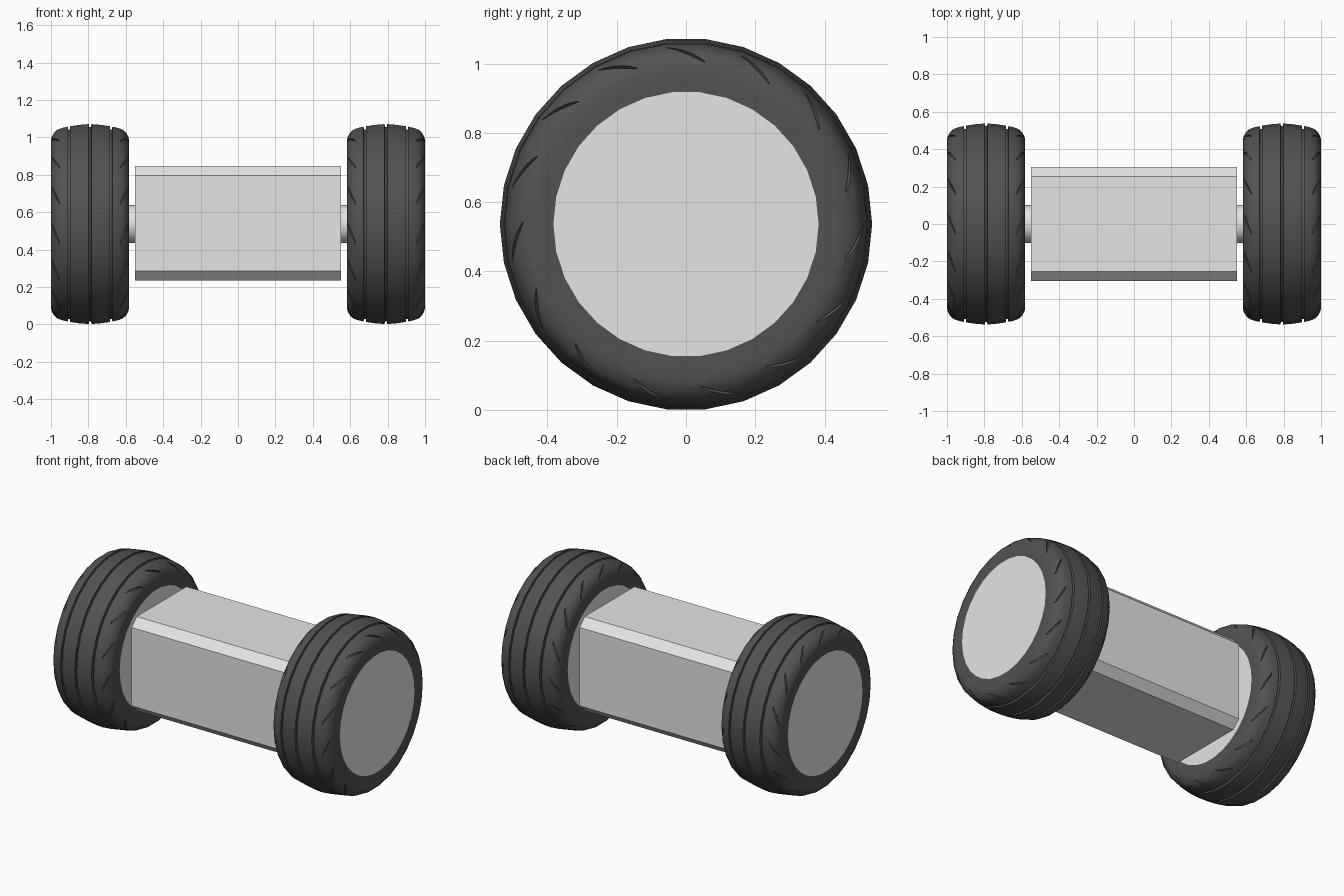
import bpy, bmesh, math
from mathutils import Vector

if "Cube" in bpy.data.objects:
    bpy.data.objects.remove(bpy.data.objects["Cube"])

N = 30            # sides of the wheels
ZC = 0.5365       # axle height
XC = 0.791        # wheel centre


def material(name, v):
    m = bpy.data.materials.new(name)
    m.diffuse_color = (v, v, v, 1)
    m.use_nodes = True
    m.node_tree.nodes["Principled BSDF"].inputs["Base Color"].default_value = m.diffuse_color
    return m


RUBBER = material("dark_rubber", 0.085)
METAL = material("light_grey", 0.78)


def finish(bm, name, mat):
    bmesh.ops.recalc_face_normals(bm, faces=bm.faces)
    me = bpy.data.meshes.new(name)
    bm.to_mesh(me)
    bm.free()
    me.materials.append(mat)
    ob = bpy.data.objects.new(name, me)
    bpy.context.collection.objects.link(ob)
    return ob


def smooth(ob, deg=35):
    bpy.ops.object.select_all(action='DESELECT')
    ob.select_set(True)
    bpy.context.view_layer.objects.active = ob
    bpy.ops.object.shade_smooth_by_angle(angle=math.radians(deg))


def polar(x, r, a):
    return Vector((x, r * math.sin(a), ZC + r * math.cos(a)))


def bake(ob):
    """Turn the modifier result into plain mesh."""
    dg = bpy.context.evaluated_depsgraph_get()
    me = bpy.data.meshes.new_from_object(ob.evaluated_get(dg))
    ob.modifiers.clear()
    ob.data = me


def prism(name, ring, x0, x1, mat):
    """Closed prism along x from a (y, z) outline."""
    bm = bmesh.new()
    a = [bm.verts.new((x0, y, z)) for y, z in ring]
    b = [bm.verts.new((x1, y, z)) for y, z in ring]
    bm.faces.new(a)
    bm.faces.new(b)
    for i in range(len(ring)):
        j = (i + 1) % len(ring)
        bm.faces.new((a[i], a[j], b[j], b[i]))
    return finish(bm, name, mat)


def circle(r, n):
    return [(r * math.sin((k + .5) * math.tau / n),
             ZC + r * math.cos((k + .5) * math.tau / n)) for k in range(n)]


# Tyre half profile (offset from wheel centre, radius) with tread grooves
half = [(.209, .383), (.209, .43), (.2085, .453), (.204, .471), (.191, .493),
        (.178, .505), (.161, .513), (.140, .519), (.119, .5235), (.118, .509),
        (.107, .509), (.106, .526), (.060, .533), (.007, .5375), (.006, .523)]
profile = half + [(-x, r) for x, r in reversed(half)]

bm = bmesh.new()
rings = [[bm.verts.new(polar(XC + x, r, (k + .5) * math.tau / N)) for x, r in profile]
         for k in range(N)]
P = len(profile)
for k in range(N):
    a, b = rings[k], rings[(k + 1) % N]
    for i in range(P):
        j = (i + 1) % P
        bm.faces.new((a[i], a[j], b[j], b[i]))
tyres = finish(bm, "tyres", RUBBER)


# Shoulder slits: thin curved cutters following the profile on both sides
def profile_x(r):
    for (x0, r0), (x1, r1) in zip(half[:9], half[1:9]):
        if r0 <= r <= r1:
            return x0 + (x1 - x0) * (r - r0) / (r1 - r0)
    return half[0][0]


bm = bmesh.new()
STEPS = 6
for side in (1, -1):
    normal_x = .7 * side
    for s in range(15):
        path = []
        for i in range(STEPS + 1):
            t = i / STEPS
            r = .512 - .041 * t ** 1.4
            ang = math.radians(-6 + 12.7 * t + 24 * s)
            path.append((polar(XC + side * profile_x(r), r, ang),
                         Vector((normal_x, .7 * math.sin(ang), .7 * math.cos(ang)))))
        loops = []
        for i, (p, n) in enumerate(path):
            d = path[min(i + 1, STEPS)][0] - path[max(i - 1, 0)][0]
            w = d.cross(n).normalized() * (.0012 + .0038 * math.sin(math.pi * i / STEPS))
            loops.append([bm.verts.new(v) for v in
                          (p - w - n * .013, p + w - n * .013, p + w + n * .015, p - w + n * .015)])
        for u, v in zip(loops, loops[1:]):
            for i in range(4):
                j = (i + 1) % 4
                bm.faces.new((u[i], u[j], v[j], v[i]))
        bm.faces.new(loops[0])
        bm.faces.new(loops[-1])
cutter = finish(bm, "slit_cutter", RUBBER)
cutter.hide_render = True

mod = tyres.modifiers.new("slits", 'BOOLEAN')
mod.operation = 'DIFFERENCE'
mod.solver = 'EXACT'
mod.object = cutter
tyres.modifiers.new("mirror", 'MIRROR').use_mirror_merge = False
bake(tyres)
bpy.data.objects.remove(cutter)
smooth(tyres)

# Wheel hubs, flush with the tyre sides
hubs = prism("hubs", circle(.383, N), XC - .209, XC + .209, METAL)
hubs.modifiers.new("mirror", 'MIRROR').use_mirror_merge = False
bake(hubs)

# Axle
axle = prism("axle", circle(.102, 32), -.6, .6, METAL)
smooth(axle)

# Body: box with chamfered long edges
H, C = .306, .2545
outline = [(C, H), (H, C), (H, -C), (C, -H), (-C, -H), (-H, -C), (-H, C), (-C, H)]
prism("body", [(y, ZC + .005 + z) for y, z in outline], -.55, .55, METAL)
